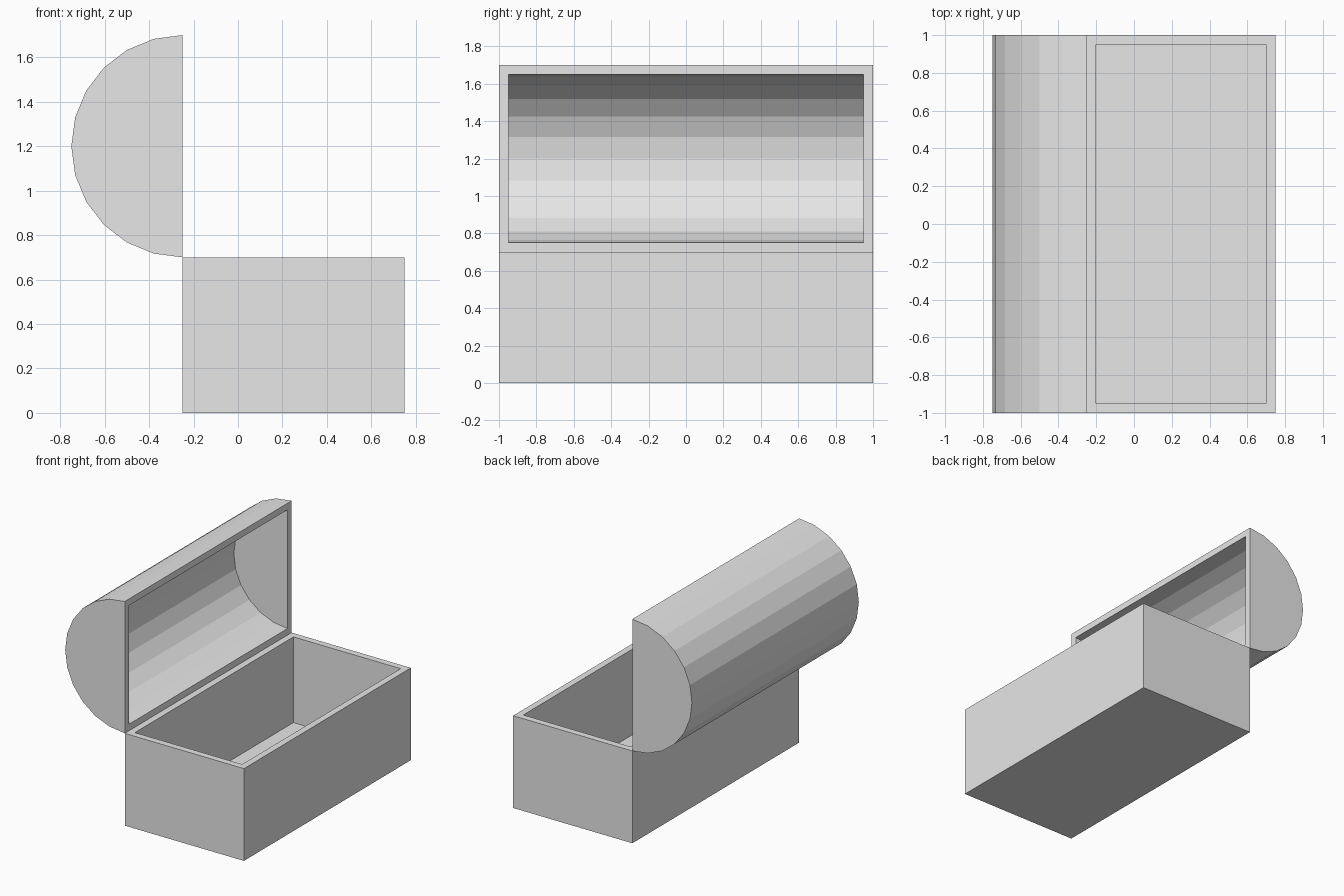
import bpy, bmesh, math

cube = bpy.data.objects.get("Cube")
if cube:
    bpy.data.objects.remove(cube, do_unlink=True)

grey = bpy.data.materials.new("light_grey")
grey.use_nodes = True
grey.diffuse_color = (0.8, 0.8, 0.8, 1)
grey.node_tree.nodes["Principled BSDF"].inputs["Base Color"].default_value = (0.8, 0.8, 0.8, 1)

HALF_LENGTH = 1.0
WALL = 0.05


def skin(bm, profile, half):
    """Sweep an open (x, z) profile along y, cap both ends; return its four mouth corners."""
    front, back = [[bm.verts.new((x, y, z)) for x, z in profile] for y in (-half, half)]
    for i in range(len(profile) - 1):
        bm.faces.new((front[i], front[i + 1], back[i + 1], back[i]))
    bm.faces.new(front)
    bm.faces.new(back)
    return [front[0], front[-1], back[-1], back[0]]


def hollow_shell(name, outer, inner):
    """Outer and inner skins joined by a flat rim around the mouth."""
    bm = bmesh.new()
    a = skin(bm, outer, HALF_LENGTH)
    b = skin(bm, inner, HALF_LENGTH - WALL)
    for i in range(4):
        j = (i + 1) % 4
        bm.faces.new((a[i], a[j], b[j], b[i]))
    bmesh.ops.recalc_face_normals(bm, faces=bm.faces)
    mesh = bpy.data.meshes.new(name)
    bm.to_mesh(mesh)
    bm.free()
    mesh.materials.append(grey)
    obj = bpy.data.objects.new(name, mesh)
    bpy.context.collection.objects.link(obj)
    return obj


def tray(x0, x1, floor, top):
    return [(x0, top), (x0, floor), (x1, floor), (x1, top)]


def arc(radius, steps=12):
    """Half circle bulging to -x around the lid axis."""
    angles = [math.pi * i / steps for i in range(steps + 1)]
    return [(-0.25 - radius * math.sin(t), 1.2 + radius * math.cos(t)) for t in angles]


# Open box and the raised, barrel-shaped lid hinged on its edge
hollow_shell("chest_box", tray(-0.25, 0.75, 0, 0.7), tray(-0.25 + WALL, 0.75 - WALL, WALL, 0.7))
hollow_shell("chest_lid", arc(0.5), arc(0.5 - WALL))
